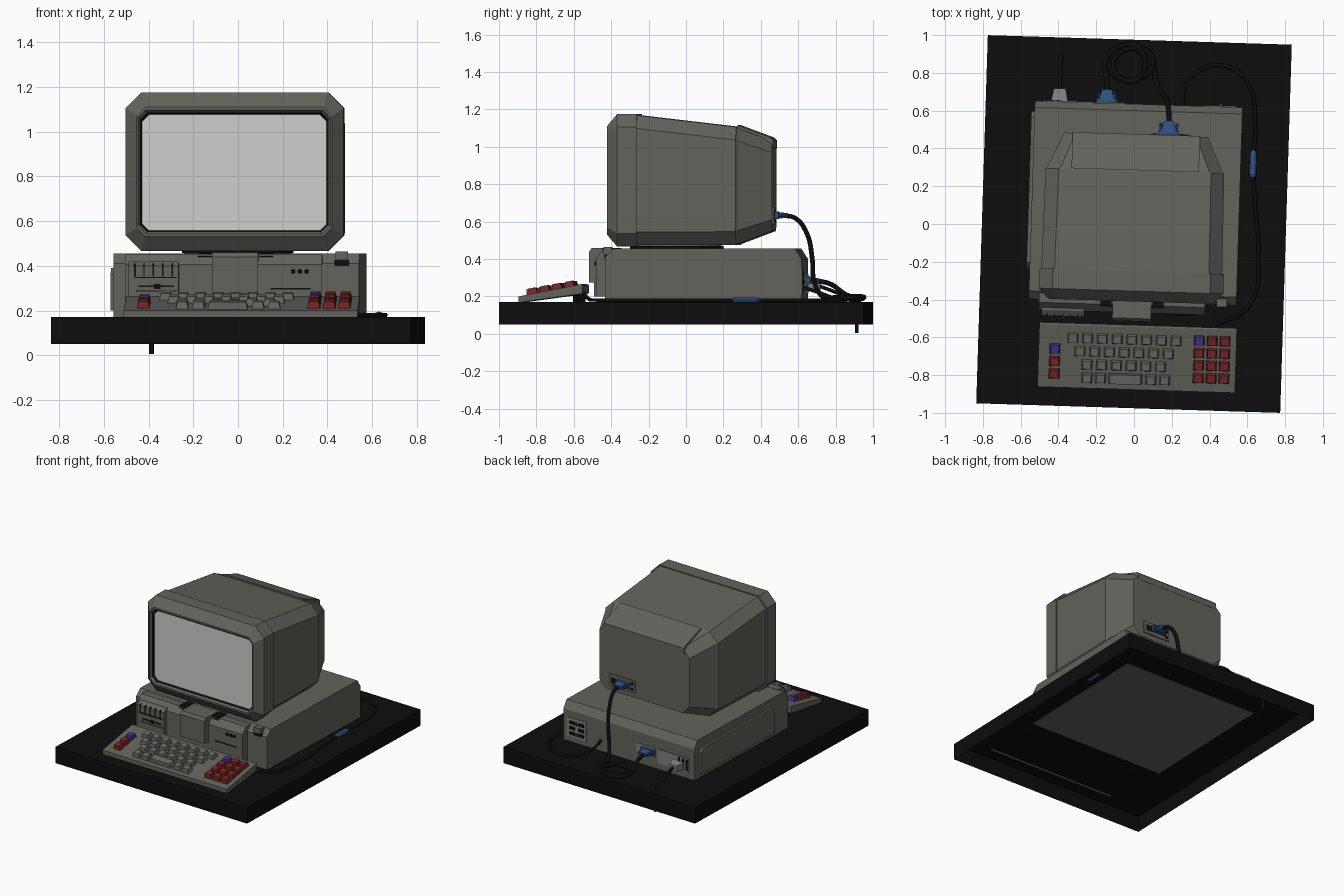
import bpy, math
from mathutils import Matrix, Vector, Euler

if "Cube" in bpy.data.objects:
    bpy.data.objects.remove(bpy.data.objects["Cube"])

TURN = Matrix.Rotation(math.radians(-1.8), 4, 'Z')   # whole set stands slightly turned


def colour(name, r, g, b):
    m = bpy.data.materials.new(name)
    m.diffuse_color = (r, g, b, 1)
    m.use_nodes = True
    m.node_tree.nodes["Principled BSDF"].inputs["Base Color"].default_value = m.diffuse_color
    return m


GREY = colour("case grey", .125, .125, .108)
KEY = colour("key grey", .14, .14, .125)
BLACK = colour("black", .004, .004, .004)
SCREEN = colour("screen light grey", .62, .62, .62)
RED = colour("key red", .19, .018, .02)
PURPLE = colour("key purple", .06, .03, .26)
BLUE = colour("plug blue", .03, .085, .24)
METAL = colour("dull metal", .22, .22, .21)


def part(name, mat, *chunks):
    verts, faces = [], []
    for v, f in chunks:
        n = len(verts)
        verts += [tuple(p) for p in v]
        faces += [[i + n for i in q] for q in f]
    me = bpy.data.meshes.new(name)
    me.from_pydata(verts, [], faces)
    me.materials.append(mat)
    ob = bpy.data.objects.new(name, me)
    bpy.context.collection.objects.link(ob)
    ob.matrix_world = TURN
    return ob


def loft(rings, start=True, end=True):
    n = len(rings[0])
    v = [p for r in rings for p in r]
    f = [[k * n + i, k * n + (i + 1) % n, (k + 1) * n + (i + 1) % n, (k + 1) * n + i]
         for k in range(len(rings) - 1) for i in range(n)]
    if start:
        f.append(list(range(n))[::-1])
    if end:
        f.append([(len(rings) - 1) * n + i for i in range(n)])
    return v, f


def frustum(base, size, taper=1, rot=(0, 0, 0)):
    """Tapered block standing on its base centre."""
    sx, sy, h = size
    R = Euler(rot).to_matrix()
    quad = [(-.5, -.5), (.5, -.5), (.5, .5), (-.5, .5)]
    return loft([[Vector(base) + R @ Vector((a * sx * t, b * sy * t, z)) for a, b in quad]
                 for z, t in ((0, 1), (h, taper))])


def box(x0, x1, y0, y1, z0, z1):
    return frustum(((x0 + x1) / 2, (y0 + y1) / 2, z0), (x1 - x0, y1 - y0, z1 - z0))


def prism(profile, x0, x1):
    """(y, z) profile, counter-clockwise seen from +x, pulled along x."""
    return loft([[(x, y, z) for y, z in profile] for x in (x0, x1)])


def octagon(y, hw, z0, z1, c, cx=-.004):
    pts = [(-hw + c, z0), (hw - c, z0), (hw, z0 + c), (hw, z1 - c),
           (hw - c, z1), (-hw + c, z1), (-hw, z1 - c), (-hw, z0 + c)]
    return [(cx + x, y, z) for x, z in pts]


def tube(base, r, h, axis='Z', n=16):
    ring = [(r * math.cos(2 * math.pi * i / n), r * math.sin(2 * math.pi * i / n)) for i in range(n)]
    put = (lambda a, b, t: (a, b, t)) if axis == 'Z' else (lambda a, b, t: (a, t, -b))
    return loft([[Vector(base) + Vector(put(a, b, t)) for a, b in ring] for t in (0, h)])


def cable(name, pts, r):
    cu = bpy.data.curves.new(name, 'CURVE')
    cu.dimensions, cu.bevel_depth, cu.bevel_resolution = '3D', r, 1
    cu.resolution_u, cu.use_fill_caps = 6, True
    s = cu.splines.new('BEZIER')
    s.bezier_points.add(len(pts) - 1)
    for b, p in zip(s.bezier_points, pts):
        b.co = p
        b.handle_left_type = b.handle_right_type = 'AUTO'
    tmp = bpy.data.objects.new(name + "_path", cu)
    bpy.context.collection.objects.link(tmp)
    me = bpy.data.meshes.new_from_object(tmp.evaluated_get(bpy.context.evaluated_depsgraph_get()))
    bpy.data.objects.remove(tmp)
    me.materials.clear()
    me.materials.append(BLACK)
    ob = bpy.data.objects.new(name, me)
    bpy.context.collection.objects.link(ob)
    ob.matrix_world = TURN


# Table slab: top and four sides, open underneath
v, f = box(-.805, .805, -.975, .975, .05, .17)
part("table_slab", BLACK, (v, [q for q in f if any(v[i][2] > .1 for i in q)]))

# Computer case with sloped front and rear top edges
part("case_body", GREY, prism([(-.415, .166), (.635, .166), (.635, .40), (.6, .455),
                               (-.37, .455), (-.415, .41)], -.545, .555))
part("case_side_panel", GREY, prism([(-.25, .2), (.58, .2), (.58, .36), (.55, .39),
                                     (-.22, .39), (-.25, .36)], -.562, -.54))
front = [(-.47, .2), (-.41, .2), (-.38, .45), (-.43, .45), (-.47, .405)]
part("case_front_panel", GREY, prism(front, -.49, .39))
part("drive_block", GREY, prism([(-.5, .2), (-.41, .2), (-.41, .42), (-.47, .42), (-.5, .40)], -.475, -.25))
part("front_pillar", GREY, prism([(-.515, .275), (-.40, .275), (-.36, .46), (-.5, .46), (-.515, .44)], -.1, .105))
part("pillar_vents", BLACK, *[box(x, x + .06, -.44, -.35, z, z + .006)
                              for x in (-.165, .11) for z in (.42, .437, .452)])
part("drive_vents", BLACK, *[box(-.45 + i * .042, -.444 + i * .042, -.505, -.45, .352, .41) for i in range(5)],
     box(-.45, -.26, -.505, -.49, .345, .351))
part("drive_slot", BLACK, box(-.43, -.27, -.504, -.49, .305, .312), box(-.36, -.33, -.504, -.49, .296, .318))
part("drive_lip", GREY, box(-.44, -.26, -.508, -.49, .283, .292))
part("right_drive_slot", BLACK, box(.16, .34, -.474, -.46, .295, .301))
part("indicator_lamps", BLACK, *[tube((x, -.478, .375), .011, .02, 'Y', 8) for x in (.262, .292, .322)])
part("power_switch", GREY, box(.45, .505, -.425, -.38, .425, .463))
part("switch_slot", BLACK, box(.445, .51, -.419, -.40, .40, .424))

# Rear of the case: connectors and expansion slots
part("rear_plates", METAL, box(.36, .52, .63, .640, .21, .35), box(-.5, -.24, .63, .640, .215, .32),
     box(-.22, -.06, .63, .640, .25, .32))
part("rear_sockets", BLACK, *[box(x, x + .045, .63, .645, z, z + .022)
                              for x in (.38, .455) for z in (.225, .265, .305)],
     *[box(-.49 + i * .03, -.475 + i * .03, .63, .643, .225, .31) for i in range(3)])
part("rear_blue_sockets", BLUE, *[box(.432, .448, .63, .650, z, z + .022) for z in (.225, .305)])

# Monitor: octagonal shell from screen rim to back
part("monitor_shell", GREY, loft([octagon(*s) for s in (
    (-.38, .413, .558, 1.076, .03), (-.41, .43, .543, 1.097, .035), (-.41, .437, .53, 1.11, .04),
    (-.355, .488, .466, 1.175, .07), (-.25, .488, .466, 1.175, .07), (-.25, .479, .474, 1.168, .07),
    (.28, .473, .476, 1.106, .07), (.29, .463, .482, 1.10, .07), (.472, .38, .55, 1.03, .06))], start=False))
part("screen", SCREEN, (octagon(-.38, .413, .558, 1.076, .03), [list(range(8))]))
part("screen_rim", BLACK, loft([octagon(-.381, .413, .558, 1.076, .03), octagon(-.396, .421, .551, 1.086, .032)],
                               False, False))
part("monitor_top_hatch", GREY, prism([(.285, 1.07), (.476, .99), (.476, 1.035), (.46, 1.05), (.285, 1.115)],
                                      -.34, .335))
part("monitor_swivel", GREY, tube((0, -.05, .45), .24, .03, n=24))
part("monitor_swivel_ring", BLACK, tube((0, -.05, .457), .25, .012, n=24))
part("monitor_socket_plate", GREY, box(.07, .29, .46, .480, .585, .675))
part("monitor_sockets", BLACK, box(.225, .27, .47, .483, .61, .65),
     *[tube((.095, .47, z), .012, .013, 'Y', 8) for z in (.61, .65)])

# Keyboard wedge with tapered keys
SL = math.atan2(.062, .342)
part("keyboard_body", GREY, prism([(-.877, .168), (-.535, .215), (-.535, .262), (-.545, .265), (-.877, .2)],
                                  -.484, .562))
part("keyboard_feet", BLACK, *[tube((x, -.57, .166), .02, .06, n=10) for x in (-.42, .5)])


def key(x, y, w=.058):
    z = .198 + (y + .877) * math.tan(SL)
    return frustum((x, y, z), (w, .056, .034), .74 if w < .1 else .9, (SL, 0, 0))


rows = [(-.304, -.61, 8), (-.265, -.68, 7), (-.226, -.75, 6)]
part("letter_keys", KEY, *[key(x + i * .078, y) for x, y, n in rows for i in range(n)],
     *[key(x, -.82) for x in (-.224, -.152, .115, .188)], key(-.02, -.82, .18))
pad = [(.365 + i * .068, -.605 - j * .066) for i in range(3) for j in range(4)]
part("red_keys", RED, *[key(x, y) for x, y in pad[1:]], key(-.398, -.737), key(-.398, -.803))
part("purple_keys", PURPLE, key(*pad[0]), key(-.398, -.671))


# Plugs and the cables they end
def blue_plug(name, x, y, z):
    part(name, BLUE, box(x - .055, x + .055, y, y + .02, z - .02, z + .02),
         frustum((x, y + .02, z), (.08, .035, .05), .65, (-math.pi / 2, 0, 0)),
         *[tube((x + s * .042, y, z), .008, .06, 'Y', 8) for s in (-1, 1)])


blue_plug("monitor_plug", .168, .48, .633)
blue_plug("case_plug", -.165, .638, .285)
part("power_plug", METAL, frustum((-.415, .635, .255), (.09, .06, .07), .7, (-math.pi / 2, 0, 0)))
cable("power_cable", [(-.415, .70, .255), (-.415, .78, .225), (-.415, .87, .185), (-.415, .895, .14),
                      (-.415, .9, .005)], .011)
loop = [(-.05 + .11 * math.cos(a) + .02 * k, .845 + .085 * math.sin(a), .185 + .006 * k)
        for k in range(2) for a in (.3, 1.8, 3.4, 4.9)]
cable("monitor_cable", [(.168, .53, .633), (.166, .59, .618), (.155, .65, .54), (.145, .68, .4), (.13, .69, .28),
                        (.1, .74, .195)] + loop + [(0, .93, .2), (-.12, .93, .19), (-.18, .85, .21),
                                                   (-.17, .77, .265), (-.165, .69, .285)], .014)
cable("keyboard_cable", [(.42, -.54, .225), (.47, -.51, .19), (.58, -.46, .18), (.65, -.36, .18), (.665, -.15, .18),
                         (.64, .1, .18), (.62, .34, .18), (.625, .55, .18), (.575, .77, .18), (.43, .855, .18),
                         (.29, .8, .19), (.24, .72, .22), (.24, .63, .25)], .010)
part("cable_bead", BLUE, loft([[(.62 + r * math.cos(a * math.pi / 4), y, .18 + .75 * r * math.sin(a * math.pi / 4))
                                for a in range(8)]
                               for y, r in ((.265, .012), (.285, .02), (.39, .02), (.41, .012))]))
